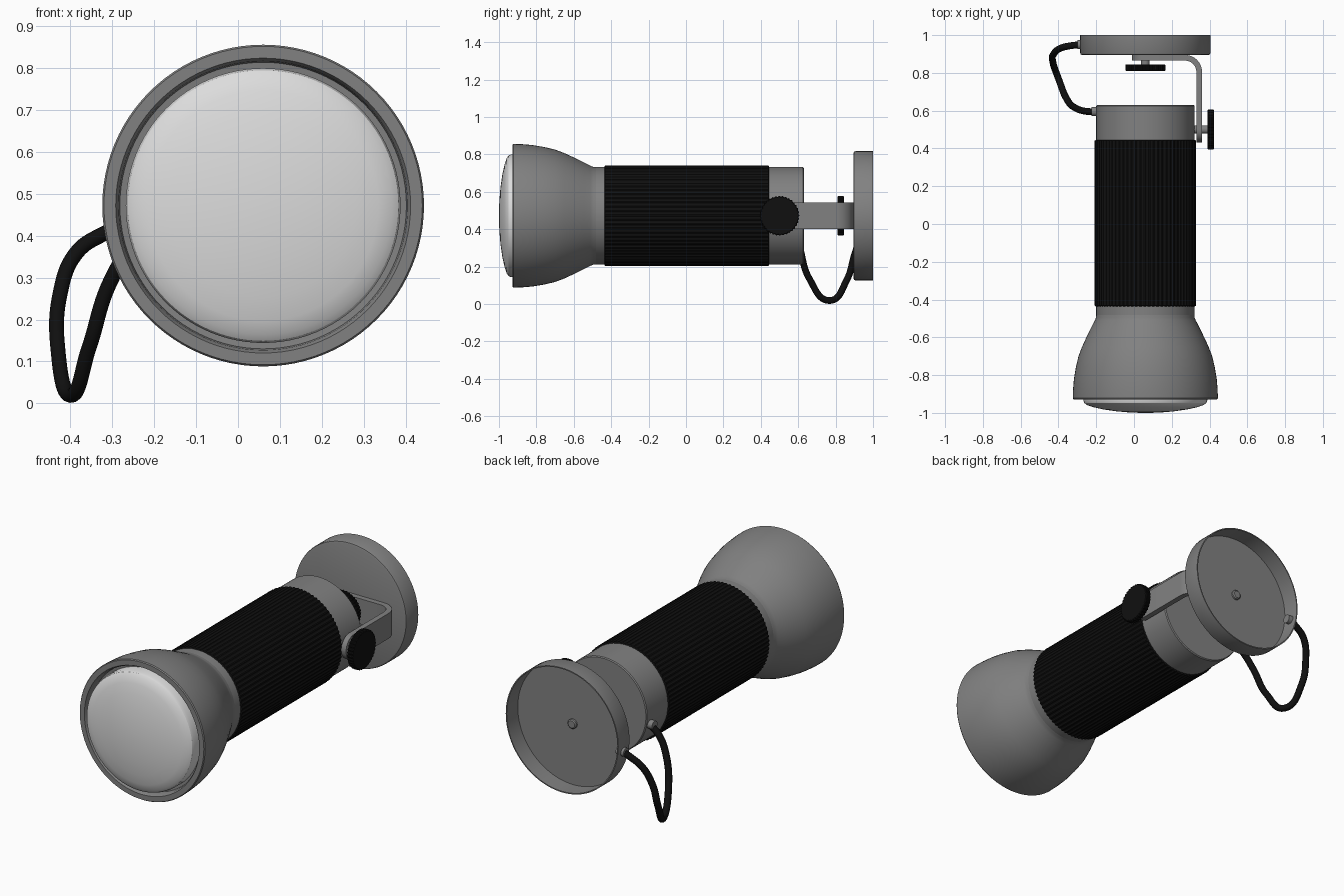
import bpy, bmesh, math
from mathutils import Vector

if "Cube" in bpy.data.objects:
    bpy.data.objects.remove(bpy.data.objects["Cube"])

CX, CZ = 0.06, 0.472          # torch axis position (runs along y)


def material(name, r, g, b):
    m = bpy.data.materials.new(name)
    m.diffuse_color = (r, g, b, 1)
    m.use_nodes = True
    m.node_tree.nodes["Principled BSDF"].inputs["Base Color"].default_value = m.diffuse_color
    return m


GREY = material("grey_metal", 0.22, 0.22, 0.22)
BLACK = material("black_rubber", 0.005, 0.005, 0.005)
LENS = material("pale_lens", 0.72, 0.72, 0.72)


def finish(name, bm, mat):
    bmesh.ops.recalc_face_normals(bm, faces=bm.faces)
    me = bpy.data.meshes.new(name)
    bm.to_mesh(me)
    bm.free()
    me.materials.append(mat)
    ob = bpy.data.objects.new(name, me)
    bpy.context.collection.objects.link(ob)
    return ob


def lathe(name, profile, mat, centre=(CX, 0, CZ), axis='Y', n=96, teeth=0.0):
    """Revolve (radius, distance) pairs round an axis; teeth pulls every other spoke in."""
    bm = bmesh.new()
    c = Vector(centre)
    rings = []
    for r, d in profile:
        ring = []
        for i in range(n):
            a = 2 * math.pi * i / n
            k = r - (teeth if (i // 2) % 2 and r > 0.05 else 0)
            u, v = k * math.cos(a), k * math.sin(a)
            ring.append(bm.verts.new(c + Vector((u, d, v) if axis == 'Y' else (d, u, v))))
        rings.append(ring)
    for p, q in zip(rings, rings[1:]):
        for i in range(n):
            j = (i + 1) % n
            bm.faces.new((p[i], p[j], q[j], q[i]))
    for ring, (r, _) in ((rings[0], profile[0]), (rings[-1], profile[-1])):
        bm.faces.new(ring)
    return finish(name, bm, mat)


# Flared head with a recessed rim
lathe("head", [(0.255, -0.42), (0.261, -0.495), (0.267, -0.51), (0.285, -0.545), (0.312, -0.60),
               (0.335, -0.65), (0.354, -0.70), (0.368, -0.76), (0.378, -0.82), (0.383, -0.88),
               (0.384, -0.922), (0.380, -0.928), (0.352, -0.928), (0.345, -0.915),
               (0.342, -0.885), (0.30, -0.88)], GREY)

# Domed lens
lathe("lens", [(0.328, -0.87), (0.328, -0.935), (0.323, -0.948), (0.308, -0.959), (0.275, -0.970),
               (0.22, -0.982), (0.15, -0.992), (0.08, -0.998), (0.02, -1.0)], LENS)

# Barrel and ribbed grip
lathe("barrel", [(0.26, -0.51), (0.26, 0.625), (0.255, 0.63)], GREY)
lathe("grip", [(0.262, -0.436), (0.269, -0.432), (0.269, 0.441), (0.262, 0.445)],
      BLACK, n=288, teeth=0.004)

# Hollow mounting cup, open at the back
lathe("mount_cup", [(0.02, 0.895), (0.335, 0.895), (0.342, 0.898), (0.345, 0.905), (0.345, 1.0),
                    (0.339, 1.0), (0.339, 0.903), (0.02, 0.903)], GREY)
lathe("mount_screw", [(0.026, 0.88), (0.026, 0.913), (0.02, 0.918)], GREY, n=24)


# L-shaped bracket: a strap following a bent path, with round ends
def bracket():
    W, T, R = 0.07, 0.015, 0.075
    x0, x1, y0, y1 = -0.01, 0.345, 0.88, 0.432
    sections = []                                   # (point, normal, half width)
    ends = [1 - math.cos(math.pi / 2 * k / 8) for k in range(9)]
    for t in ends:
        w = math.sqrt(max(W * W - (W * (1 - t)) ** 2, 1e-6))
        sections.append((Vector((x0 + W * t, y0)), Vector((0, 1)), w))
    for k in range(13):
        a = math.pi / 2 * (1 - k / 12)
        d = Vector((math.cos(a), math.sin(a)))
        sections.append((Vector((x1 - R, y0 - R)) + d * R, d, W))
    for t in reversed(ends):
        w = math.sqrt(max(W * W - (W * (1 - t)) ** 2, 1e-6))
        sections.append((Vector((x1, y1 + W * t)), Vector((1, 0)), w))
    bm = bmesh.new()
    loops = []
    for p, nrm, w in sections:
        loops.append([bm.verts.new((*(p + nrm * T * s), CZ + w * h))
                      for s, h in ((1, 1), (1, -1), (-1, -1), (-1, 1))])
    for a, b in zip(loops, loops[1:]):
        for i in range(4):
            j = (i + 1) % 4
            bm.faces.new((a[i], a[j], b[j], b[i]))
    bm.faces.new(loops[0])
    bm.faces.new(loops[-1])
    return finish("bracket", bm, GREY)


bracket()


# Knurled thumb knobs and their stems
def knob(name, centre, axis, d0, d1, stem0, stem1):
    e = 0.004 if d1 > d0 else -0.004
    lathe(name, [(0.102, d0), (0.106, d0 + e), (0.106, d1 - e), (0.102, d1)],
          BLACK, centre, axis, 144, 0.004)
    lathe(name + "_stem", [(0.022, stem0), (0.022, stem1)], GREY, centre, axis, 24)


knob("side_knob", (0, 0.5, CZ), 'X', 0.39, 0.424, 0.31, 0.392)
knob("rear_knob", (CX, 0, CZ), 'Y', 0.845, 0.81, 0.90, 0.84)

# Cord eyelets
lathe("barrel_eyelet", [(0.024, -0.225), (0.024, -0.17)], GREY, (0, 0.595, 0.42), 'X', 24)
lathe("cup_eyelet", [(0.024, -0.298), (0.024, -0.25)], GREY, (0, 0.95, 0.425), 'X', 24)

# Hanging cord loop
path = [(-0.19, 0.595, 0.42), (-0.25, 0.596, 0.375), (-0.305, 0.612, 0.29), (-0.355, 0.66, 0.135),
        (-0.40, 0.77, 0.019), (-0.43, 0.86, 0.13), (-0.425, 0.90, 0.26),
        (-0.385, 0.932, 0.36), (-0.32, 0.946, 0.405), (-0.265, 0.95, 0.427)]
cu = bpy.data.curves.new("cord", 'CURVE')
cu.dimensions = '3D'
cu.bevel_depth = 0.018
cu.bevel_resolution = 5
cu.use_fill_caps = True
sp = cu.splines.new('BEZIER')
sp.bezier_points.add(len(path) - 1)
for bp, p in zip(sp.bezier_points, path):
    bp.co = p
    bp.handle_left_type = bp.handle_right_type = 'AUTO'
cu.materials.append(BLACK)
bpy.context.collection.objects.link(bpy.data.objects.new("cord", cu))

# Smooth shading with sharp edges kept
for ob in bpy.data.objects:
    ob.select_set(ob.type == 'MESH')
    if ob.type == 'MESH':
        bpy.context.view_layer.objects.active = ob
bpy.ops.object.shade_smooth_by_angle(angle=math.radians(30))
